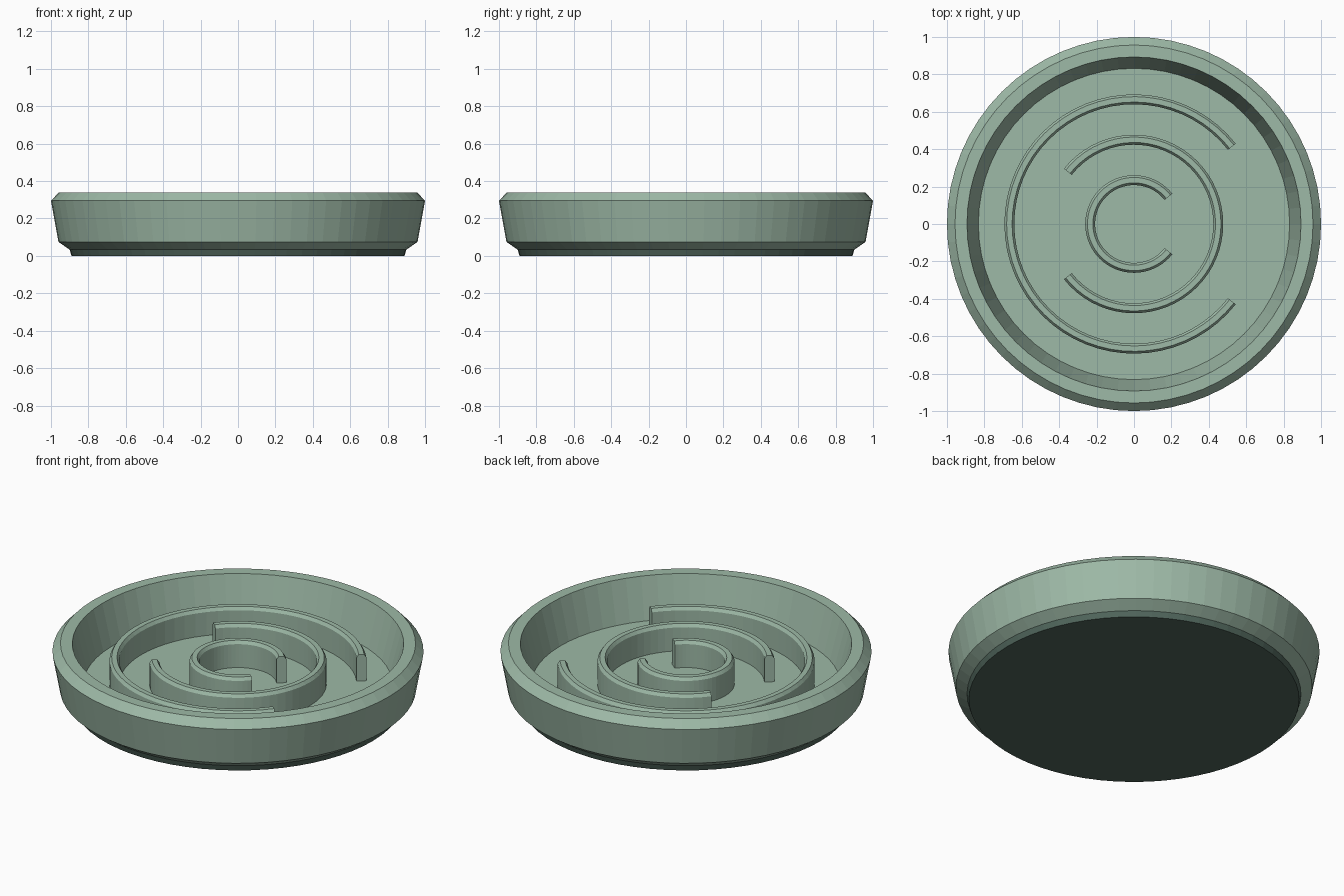
import bpy
import bmesh
from math import cos, sin, radians

cube = bpy.data.objects.get("Cube")
if cube:
    bpy.data.objects.remove(cube, do_unlink=True)


def make_material(name, color):
    mat = bpy.data.materials.new(name)
    mat.use_nodes = True
    mat.diffuse_color = (*color, 1)
    mat.node_tree.nodes["Principled BSDF"].inputs["Base Color"].default_value = (*color, 1)
    return mat


sage = make_material("sage_green", (0.34, 0.487, 0.385))
dark = make_material("dark_green_rubber", (0.08, 0.132, 0.106))


def sweep(name, profile, start, end, steps):
    """Turn a closed (radius, height) profile about z; cap it if not a full turn."""
    bm = bmesh.new()
    full = end - start >= 360
    rings = []
    for i in range(steps if full else steps + 1):
        a = radians(start + (end - start) * i / steps)
        rings.append([bm.verts.new((r * cos(a), r * sin(a), z)) for r, z in profile])
    pairs = list(zip(rings, rings[1:]))
    if full:
        pairs.append((rings[-1], rings[0]))
    n = len(profile)
    for a, b in pairs:
        for j in range(n - 1 if full else n):
            k = (j + 1) % n
            bm.faces.new((a[j], a[k], b[k], b[j]))
    if full:
        # Flat discs close the underside and the inner floor
        for j in (0, n - 1):
            bm.faces.new([ring[j] for ring in rings])
    else:
        bm.faces.new(rings[0])
        bm.faces.new(rings[-1])
    bmesh.ops.recalc_face_normals(bm, faces=bm.faces)
    mesh = bpy.data.meshes.new(name)
    bm.to_mesh(mesh)
    bm.free()
    mesh.materials.append(sage)
    obj = bpy.data.objects.new(name, mesh)
    bpy.context.collection.objects.link(obj)
    return obj


# Bowl: stepped foot, flared wall, chamfered rim, sloping inner wall
FLOOR, FOOT = 0.10, 0.033
bowl_profile = [(0.89, 0), (0.90, FOOT), (0.96, 0.075), (1.0, 0.295),
                (0.957, 0.34), (0.893, 0.34), (0.832, FLOOR)]
bowl = sweep("bowl", bowl_profile, 0, 360, 64)

# Dark rubber foot: underside and the low band around it
bowl.data.materials.append(dark)
for face in bowl.data.polygons:
    if face.center.z < FOOT:
        face.material_index = 1

# Maze ridges: concentric open rings with chamfered tops, gaps alternating
TOP, CHAMFER, GAP, WIDTH = 0.257, 0.012, 38.3, 0.053
for name, outer, facing in (("outer_ridge", 0.693, 0),
                            ("middle_ridge", 0.477, 180),
                            ("inner_ridge", 0.261, 0)):
    inner = outer - WIDTH
    ridge_profile = [(inner, FLOOR - 0.02), (outer, FLOOR - 0.02),
                     (outer, TOP - 0.018), (outer - CHAMFER, TOP),
                     (inner + CHAMFER, TOP), (inner, TOP - 0.018)]
    sweep(name, ridge_profile, facing + GAP, facing + 360 - GAP, 50)
